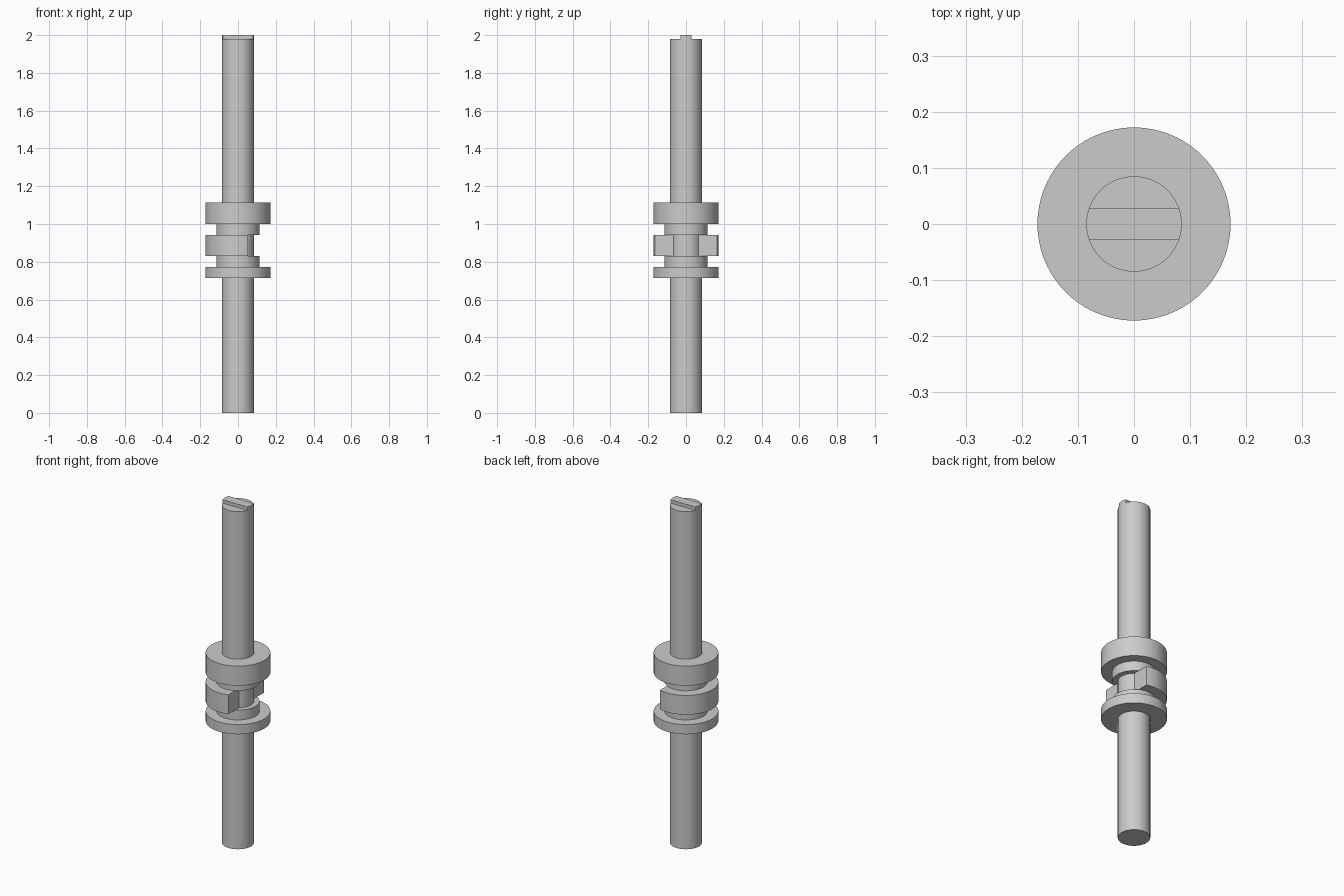
import bpy, bmesh, math
from mathutils import Matrix

if "Cube" in bpy.data.objects:
    bpy.data.objects.remove(bpy.data.objects["Cube"])

steel = bpy.data.materials.new("plain grey")
GREY = (0.6, 0.6, 0.6, 1)
steel.diffuse_color = GREY
steel.use_nodes = True
steel.node_tree.nodes["Principled BSDF"].inputs["Base Color"].default_value = GREY

SHAFT, NECK, RIM = 0.085, 0.114, 0.172


def disc(name, radius, z0, z1, cuts=(), axis_turn=None, sides=96):
    """Solid disc from z0 to z1; each cut (point, normal) slices off the outer side."""
    bm = bmesh.new()
    bmesh.ops.create_cone(bm, cap_ends=True, segments=sides, radius1=radius,
                          radius2=radius, depth=z1 - z0,
                          matrix=Matrix.Translation((0, 0, (z0 + z1) / 2)))
    for point, normal in cuts:
        cut = bmesh.ops.bisect_plane(bm, geom=bm.verts[:] + bm.edges[:] + bm.faces[:],
                                     plane_co=point, plane_no=normal, clear_outer=True)
        edges = [g for g in cut["geom_cut"] if isinstance(g, bmesh.types.BMEdge)]
        bmesh.ops.contextual_create(bm, geom=edges)
    if axis_turn:
        bm.transform(axis_turn)
    bmesh.ops.recalc_face_normals(bm, faces=bm.faces[:])
    mesh = bpy.data.meshes.new(name)
    bm.to_mesh(mesh)
    bm.free()
    mesh.materials.append(steel)
    obj = bpy.data.objects.new(name, mesh)
    bpy.context.collection.objects.link(obj)
    return obj


def smooth(obj):
    bpy.ops.object.select_all(action='DESELECT')
    obj.select_set(True)
    bpy.context.view_layer.objects.active = obj
    bpy.ops.object.shade_smooth_by_angle(angle=math.radians(30))


# Shaft with a pin hole drilled sideways near the bottom
shaft = disc("shaft", SHAFT, 0, 1.98)
sideways = Matrix.Translation((0, 0, 0.065)) @ Matrix.Rotation(math.pi / 2, 4, 'Y')
drill = disc("pin_hole_cutter", 0.03, -0.2, 0.2, axis_turn=sideways, sides=48)
drill.hide_render = True
hole = shaft.modifiers.new("pin_hole", 'BOOLEAN')
hole.operation, hole.solver, hole.object = 'DIFFERENCE', 'EXACT', drill
bpy.context.view_layer.objects.active = shaft
bpy.ops.object.modifier_apply(modifier=hole.name)
bpy.data.objects.remove(drill)

# Drive tongue across the top of the shaft
tongue = disc("drive_tongue", SHAFT, 1.98, 2.0,
              cuts=[((0, s * 0.028, 0), (0, s, 0)) for s in (-1, 1)])

# Collar stack, with a flat on one side of the middle disc
parts = [
    shaft, tongue,
    disc("lower_flange", RIM, 0.715, 0.772),
    disc("lower_neck", NECK, 0.772, 0.83),
    disc("flatted_disc", RIM, 0.83, 0.943, cuts=[((0.053, 0, 0), (1, 0, 0))]),
    disc("upper_neck", NECK, 0.943, 1.0),
    disc("upper_flange", RIM, 1.0, 1.115),
]
for part in parts:
    smooth(part)
